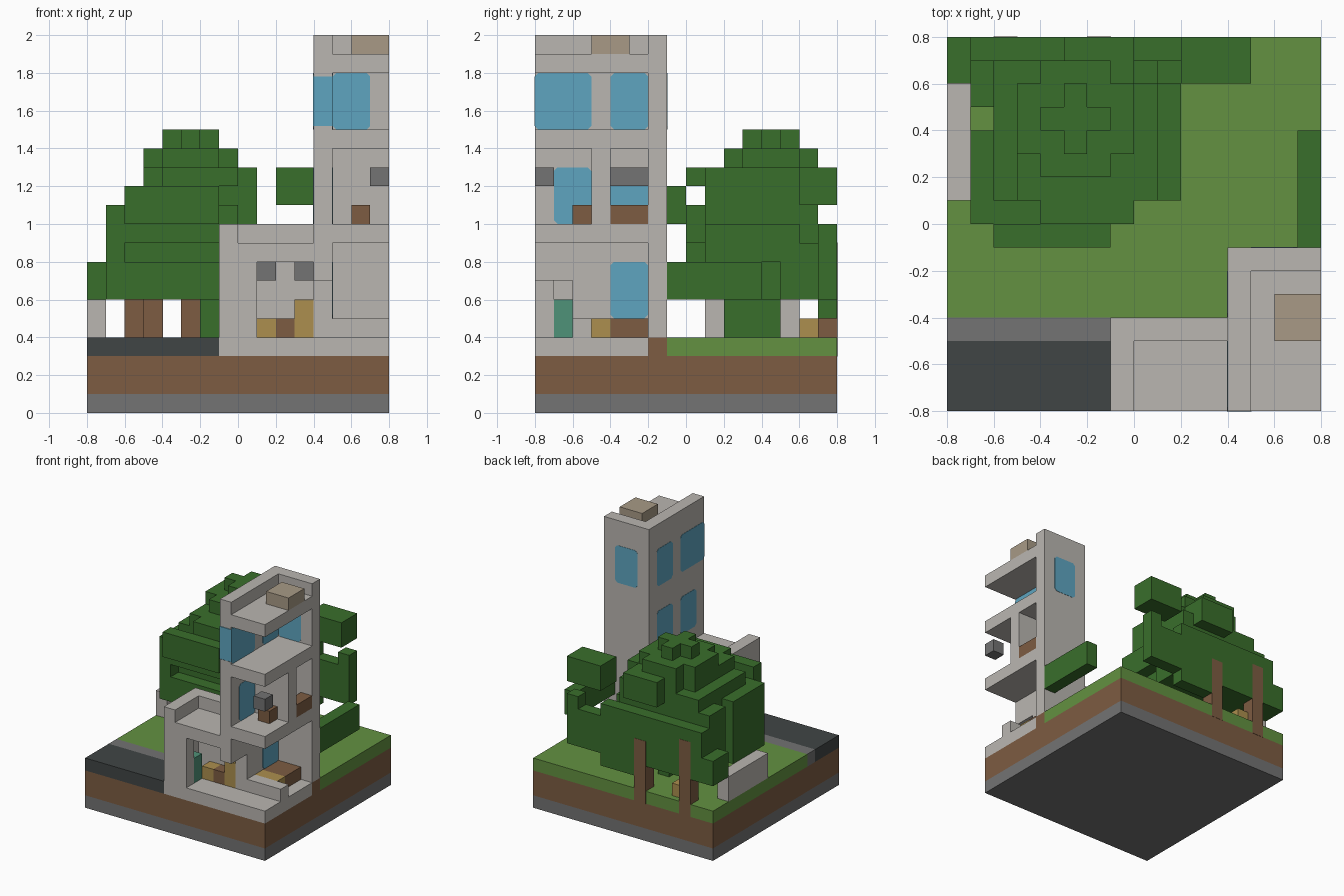
import bpy
import bmesh
from mathutils import Matrix, Vector

cube = bpy.data.objects.get("Cube")
if cube:
    bpy.data.objects.remove(cube)

U = 0.1        # one block
SKIN = 0.002   # lift for parts set into others


def material(name, hex_code):
    rgb = [int(hex_code[i:i + 2], 16) / 255 for i in (0, 2, 4)]
    colour = [c / 12.92 if c < 0.04 else ((c + 0.055) / 1.055) ** 2.4 for c in rgb] + [1]
    mat = bpy.data.materials.new(name)
    mat.use_nodes = True
    mat.diffuse_color = colour
    mat.node_tree.nodes["Principled BSDF"].inputs["Base Color"].default_value = colour
    return mat


plaster = material("plaster", "bab6b1")
glass = material("glass blue", "5ea5c0")
leaf = material("leaf green", "396e2b")
lawn = material("grass green", "639141")
earth = material("earth brown", "7d5c42")
stone = material("stone grey", "737373")
asphalt = material("asphalt", "404545")
gold = material("golden wood", "ac8f4e")
teal = material("teal", "4f9278")
tan = material("tan", "a89a86")


def finish(name, bm, mat):
    mesh = bpy.data.meshes.new(name)
    bm.to_mesh(mesh)
    bm.free()
    mesh.materials.append(mat)
    obj = bpy.data.objects.new(name, mesh)
    bpy.context.scene.collection.objects.link(obj)
    return obj


def blocks(name, mat, *boxes, grow=0):
    """Boxes given as x, y, z ranges counted in blocks."""
    bm = bmesh.new()
    for x0, x1, y0, y1, z0, z1 in boxes:
        low, high = Vector((x0, y0, z0)) * U, Vector((x1, y1, z1)) * U
        size = high - low + Vector((grow, grow, grow)) * 2
        bmesh.ops.create_cube(bm, size=1, matrix=Matrix.Translation((low + high) / 2) @ Matrix.Diagonal(size).to_4x4())
    return finish(name, bm, mat)


def window(name, along, a0, a1, z0, z1, depth):
    """Pane with clipped corners, showing on both sides of a wall one block thick."""
    c = 0.02
    a0, a1, z0, z1 = a0 * U, a1 * U, z0 * U, z1 * U
    outline = [(a0 + c, z0), (a1 - c, z0), (a1, z0 + c), (a1, z1 - c),
               (a1 - c, z1), (a0 + c, z1), (a0, z1 - c), (a0, z0 + c)]
    d = depth * U - SKIN
    thick = U + 2 * SKIN
    bm = bmesh.new()
    points = [(p, d, z) if along == "x" else (d, p, z) for p, z in outline]
    face = bm.faces.new([bm.verts.new(p) for p in points])
    push = (0, thick, 0) if along == "x" else (thick, 0, 0)
    grown = bmesh.ops.extrude_face_region(bm, geom=[face])["geom"]
    bmesh.ops.translate(bm, vec=push, verts=[v for v in grown if isinstance(v, bmesh.types.BMVert)])
    bmesh.ops.recalc_face_normals(bm, faces=bm.faces)
    return finish(name, bm, glass)


# Ground layers
blocks("bedrock", stone, (-8, 8, -8, 8, 0, 1))
blocks("soil", earth, (-8, 8, -8, 8, 1, 3), (4, 8, -2, -1, 3, 4))
blocks("lawn", lawn, (-8, 8, -1, 8, 3, 4), (-8, 4, -4, -1, 3, 4))
blocks("road", asphalt, (-8, -1, -8, -5, 3, 4))
blocks("pavement", stone, (-8, -1, -5, -4, 3, 4))

# Tower: two walls, open on the front and the left
blocks("ground_floor", plaster, (-1, 8, -8, -4, 3, 4), (4, 8, -4, -2, 3, 4))
blocks("tower_side_wall", plaster, (4, 5, -8, -1, 7, 20), (4, 5, -6, -1, 4, 7))
blocks("tower_back_wall", plaster, (5, 8, -2, -1, 4, 20))
for label, z in (("middle_floor", 9), ("upper_floor", 14), ("tower_roof", 18)):
    blocks(label, plaster, (5, 8, -8, -2, z, z + 1))
blocks("low_partition", plaster, (5, 8, -6, -5, 4, 5))
blocks("middle_partition", plaster, (5, 8, -5, -4, 10, 14))
blocks("roof_box", tan, (6, 8, -5, -3, 19, 20))

# Annex
blocks("annex_walls", plaster, (-1, 0, -8, -4, 4, 10), (0, 4, -5, -4, 4, 10), (0, 1, -8, -7, 4, 8))
blocks("annex_roof", plaster, (0, 4, -8, -5, 8, 9))

# Windows
window("back_window", "x", 5, 7, 15, 18, -2)
window("upper_front_window", "y", -8.02, -5, 15, 18, 4)
window("upper_rear_window", "y", -4, -2, 15, 18, 4)
window("middle_front_window", "y", -7, -5, 10, 13, 4)
window("middle_rear_window", "y", -4, -2, 10, 13, 4)
window("lower_window", "y", -4, -2, 5, 8, 4)

# Furniture
blocks("hanging_lamp", stone, (7, 8, -8, -7, 12, 13))
blocks("stool", earth, (6, 7, -6, -5, 10, 11))
blocks("chair", earth, (7, 8, -4, -2, 10, 11))
blocks("wall_shelf", stone, (5, 6, -4, -2, 12, 13))
blocks("bed", earth, (5, 7, -4, -2, 4, 5))
blocks("bed_end", gold, (5, 7, -5, -4, 4, 5))
blocks("kitchen_cupboards", stone, (1, 2, -6, -5, 7, 8), (3, 4, -6, -5, 7, 8))
blocks("kitchen_counter", gold, (1, 2, -6, -5, 4, 5), (3, 4, -6, -5, 4, 6))
blocks("kitchen_stove", earth, (2, 3, -6, -5, 4, 5))
blocks("fridge", teal, (0, 1, -7, -6, 4, 6))

# Garden
blocks("garden_wall", plaster, (-8, -7, 1, 6, 4, 6))
blocks("garden_bench", gold, (-5, -4, 6, 7.5, 4, 5))
blocks("bush", leaf, (-2, -1, 2, 5, 4, 6))
blocks("tree_trunks", earth, (-6, -5, 7, 8, 3, 9), (-2, -1, 7, 8, 3, 8),
       (-5, -4, 3, 4, 4, 7), (-3, -2, 3, 4, 4, 7), grow=SKIN)

# Tree crown, from the wide lower layers to the cross on top
blocks("crown_skirt", leaf, (-8, -7, 6, 8, 6, 8), (-7, 2, 5, 8, 6, 9), (-6, 1, 1, 5, 6, 9),
       (-7, -6, 0, 4, 6, 9), (-6, -1, 0, 1, 6, 8), (-1, 2, 7, 8, 5, 6))
blocks("crown_middle", leaf, (-7, 0, 0, 4, 9, 11), (-7, 1, 5, 7, 8, 11), (-6, 2, 1, 6, 8, 10),
       (-6, -1, -1, 0, 10, 12), (-6, 1, 1, 7, 10, 12), (-7, 2, 7, 8, 8, 10))
blocks("crown_upper", leaf, (-5, 1, 1, 6, 12, 13), (-4, 0, 0, 7, 12, 13), (-5, 0, 3, 6, 13, 14),
       (-4, -1, 2, 7, 13, 14), (-3, 0, 7, 8, 11, 13))
blocks("crown_top", leaf, (-4, -1, 4, 5, 14, 15), (-3, -2, 3, 6, 14, 15))
blocks("back_branch", leaf, (2, 5, 7, 8, 6, 9), (4, 5, 7, 8, 9, 10))
blocks("high_leaves", leaf, (2, 5, 6, 8, 11, 13))
blocks("side_leaves", leaf, (7, 8, -1, 4, 6, 8))
